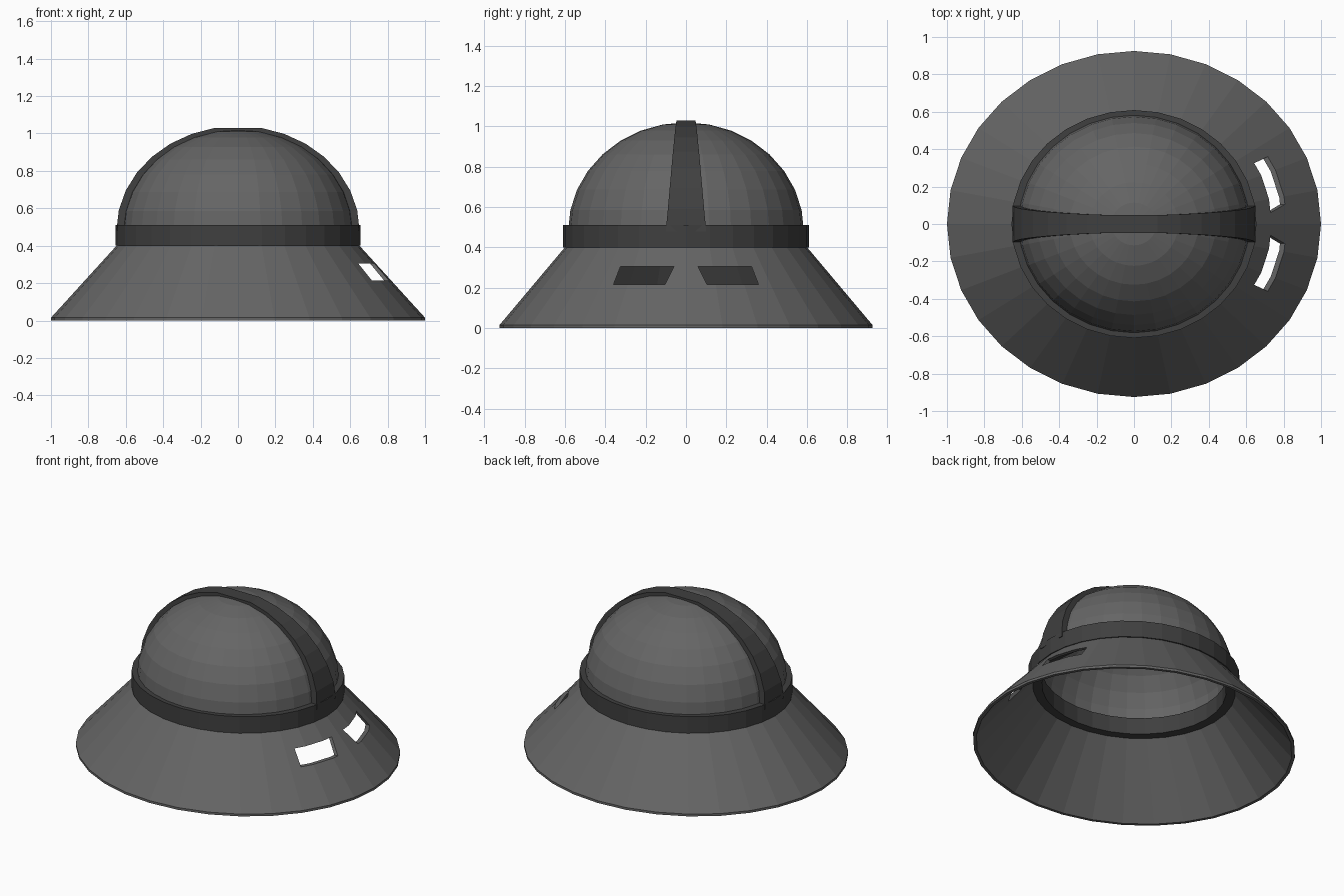
import bpy, bmesh
from math import sin, cos, pi, radians

if "Cube" in bpy.data.objects:
    bpy.data.objects.remove(bpy.data.objects["Cube"])

SEG = 32


def material(name, v):
    m = bpy.data.materials.new(name)
    m.diffuse_color = (v, v, v, 1)
    m.use_nodes = True
    m.node_tree.nodes["Principled BSDF"].inputs["Base Color"].default_value = m.diffuse_color
    return m


GREY = material("grey", 0.13)
DARK = material("dark_grey", 0.05)


def finish(bm, name, mat=None):
    bmesh.ops.remove_doubles(bm, verts=bm.verts, dist=1e-4)
    bmesh.ops.recalc_face_normals(bm, faces=bm.faces)
    me = bpy.data.meshes.new(name)
    bm.to_mesh(me)
    bm.free()
    ob = bpy.data.objects.new(name, me)
    bpy.context.collection.objects.link(ob)
    if mat:
        me.materials.append(mat)
    return ob


def skin(bm, rings, wrap_rings, wrap_sides):
    """Bridge a list of vertex rings with quads."""
    vs = [[bm.verts.new(p) for p in r] for r in rings]
    n, m = len(vs), len(vs[0])
    for i in range(n if wrap_rings else n - 1):
        for j in range(m if wrap_sides else m - 1):
            a, b = vs[i], vs[(i + 1) % n]
            k = (j + 1) % m
            bm.faces.new((a[j], b[j], b[k], a[k]))
    return vs


def lathe(name, profile, ratio, mat, closed=True):
    """Revolve (radius, z) points around z as an ellipse."""
    bm = bmesh.new()
    rings = [[(r * cos(2 * pi * s / SEG), r * ratio * sin(2 * pi * s / SEG), z)
              for r, z in profile] for s in range(SEG)]
    skin(bm, rings, True, closed)
    return finish(bm, name, mat)


# sloping brim
brim = lathe("brim", [(1, 0), (1, 0.015), (0.645, 0.405), (0.625, 0.405), (0.98, 0)],
             0.925, GREY)

# two eye slots cut through the right side of the brim
slot = [(0.06, 0.305), (0.325, 0.305), (0.36, 0.215), (0.105, 0.215)]
bm = bmesh.new()
for side in (1, -1):
    ends = skin(bm, [[(x, side * y, z) for y, z in slot] for x in (0.4, 1.2)], False, True)
    for e in ends:
        bm.faces.new(e)
cutter = finish(bm, "eye_slot_cutter")
cutter.hide_render = True
cutter.hide_viewport = True
cut = brim.modifiers.new("eye_slots", 'BOOLEAN')
cut.operation = 'DIFFERENCE'
cut.solver = 'EXACT'
cut.object = cutter

# band around the base of the dome
lathe("band", [(0.655, 0.4), (0.655, 0.51), (0.57, 0.51), (0.57, 0.4)], 0.93, DARK)

# domed crown
arc = [radians(11.25 * i) for i in range(9)]
dome = lathe("dome", [(0.62 * sin(a), 0.48 + 0.54 * cos(a)) for a in arc],
             0.943, GREY, closed=False)
shell = dome.modifiers.new("thickness", 'SOLIDIFY')
shell.thickness = 0.03
shell.offset = -1

# ridge strap running side to side over the dome, wider at its ends
bm = bmesh.new()
rings = []
for i in range(-8, 9):
    if i == 0:
        continue
    a = radians(11.25 * i)
    w = 0.045 + 0.055 * (abs(i) / 8) ** 1.5
    rings.append([(k * 0.65 * sin(a), y, 0.48 + k * 0.56 * cos(a))
                  for k, y in ((1, w), (1, -w), (0.94, -w), (0.94, w))])
vs = skin(bm, rings, False, True)
bm.faces.new(vs[0])
bm.faces.new(vs[-1])
finish(bm, "ridge_strap", DARK)
